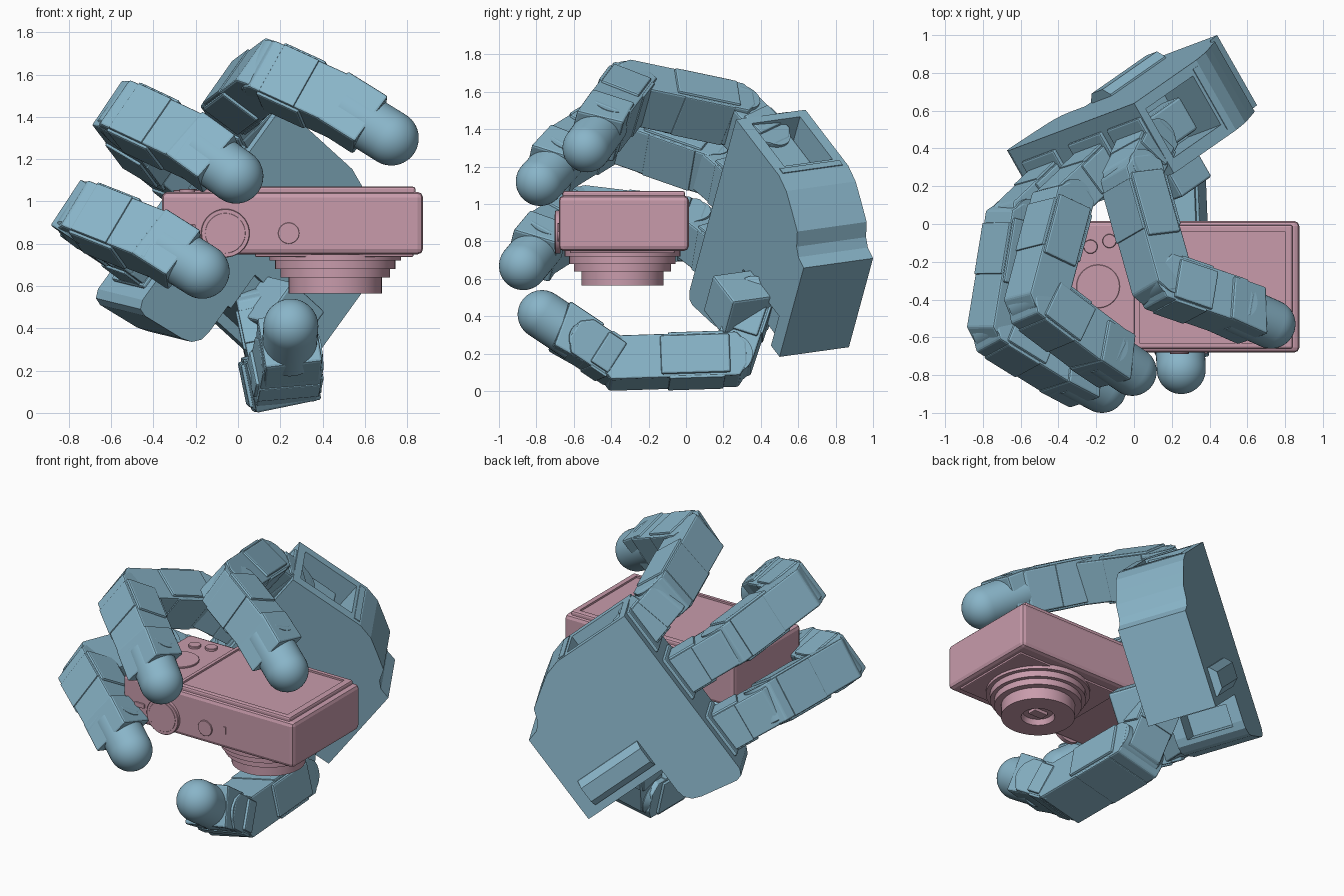
import bpy, bmesh, math
from mathutils import Vector as V, Matrix

if "Cube" in bpy.data.objects:
    bpy.data.objects.remove(bpy.data.objects["Cube"])

def material(name, rgb):
    m = bpy.data.materials.new(name)
    m.diffuse_color = (*rgb, 1)
    m.use_nodes = True
    m.node_tree.nodes["Principled BSDF"].inputs["Base Color"].default_value = m.diffuse_color
    return m

BLUE = material("hand_blue", (0.25, 0.46, 0.58))
PINK = material("camera_pink", (0.58, 0.33, 0.41))

def frame(x, y, z, origin):
    m = Matrix((x, y, z)).transposed().to_4x4()
    m.translation = V(origin)
    return m

def finish(bm, name, mat, matrix, bevel=0.0, smooth=False):
    bmesh.ops.recalc_face_normals(bm, faces=bm.faces[:])
    me = bpy.data.meshes.new(name)
    bm.to_mesh(me)
    bm.free()
    ob = bpy.data.objects.new(name, me)
    bpy.context.collection.objects.link(ob)
    ob.matrix_world = matrix
    me.materials.append(mat)
    if bevel:
        b = ob.modifiers.new("edge", 'BEVEL')
        b.width, b.segments, b.limit_method = bevel, 2, 'ANGLE'
    if smooth:
        bpy.ops.object.select_all(action='DESELECT')
        ob.select_set(True)
        bpy.context.view_layer.objects.active = ob
        bpy.ops.object.shade_smooth_by_angle(angle=math.radians(35))
    return ob

def box(name, lo, hi, mat, matrix=Matrix(), bevel=0.0):
    bm = bmesh.new()
    bmesh.ops.create_cube(bm, size=1)
    for v in bm.verts:
        v.co = V([(l + h) / 2 + c * (h - l) for l, h, c in zip(lo, hi, v.co)])
    return finish(bm, name, mat, matrix, bevel)

def prism(name, pts, z0, z1, mat, matrix=Matrix(), bevel=0.0):
    bm = bmesh.new()
    f = bm.faces.new([bm.verts.new((x, y, z0)) for x, y in pts])
    r = bmesh.ops.extrude_face_region(bm, geom=[f])
    bmesh.ops.translate(bm, vec=(0, 0, z1 - z0),
                        verts=[e for e in r["geom"] if isinstance(e, bmesh.types.BMVert)])
    return finish(bm, name, mat, matrix, bevel)

def lathe(name, prof, mat, matrix, n=40):
    bm = bmesh.new()
    vs = [bm.verts.new((r, 0, z)) for r, z in prof]
    es = [bm.edges.new(p) for p in zip(vs, vs[1:])]
    bmesh.ops.spin(bm, geom=vs + es, axis=(0, 0, 1), cent=(0, 0, 0),
                   angle=2 * math.pi, steps=n, use_merge=True)
    bmesh.ops.remove_doubles(bm, verts=bm.verts[:], dist=1e-4)
    return finish(bm, name, mat, matrix, smooth=True)

def disc(name, p, axis, r, h, mat):
    m = axis.to_track_quat('Z', 'Y').to_matrix().to_4x4()
    m.translation = V(p)
    return lathe(name, [(0, 0), (r, 0), (r, h * .9), (r - abs(h) * .1, h), (0, h)], mat, m)

def cut(ob, cutter):
    cutter.hide_render = True
    cutter.hide_set(True)
    b = ob.modifiers.new("cut", 'BOOLEAN')
    b.operation, b.object, b.solver = 'DIFFERENCE', cutter, 'EXACT'

# palm frame: x across the palm, y towards the fingers, z out of its back
N = V((-.49, .86, .12)).normalized()
W = V((-.57, -.215, -.79))
W = (W - N * W.dot(N)).normalized()
U = N.cross(W)
PALM = frame(W, U, N, (.44, 1.0, .71))
outline = [(-.30, .93), (.86, .93), (.90, .91), (.91, .87), (.87, .64), (.85, .585),
           (.81, .55), (.76, .54), (.60, .54),
           (.60, 0), (0, 0), (-.02, .07), (-.06, .11), (-.14, .14), (-.21, .24),
           (-.27, .33), (-.30, .43)]
palm = prism("palm_housing", outline, -.43, 0, BLUE, PALM)
cut(palm, box("palm_window_cutter", (-.5, .50, -.36), (0, .88, -.06), BLUE, PALM))
cut(palm, box("thumb_slot_cutter", (.40, .10, -.5), (.7, .52, -.06), BLUE, PALM))
cut(palm, box("palm_lower_pocket_cutter", (.64, .4, -.36), (.78, .72, -.07), BLUE, PALM))
box("palm_side_rib", (-.305, .44, -.40), (-.25, .48, -.03), BLUE, PALM)
box("palm_servo", (-.22, .58, -.32), (-.06, .84, -.12), BLUE, PALM, .015)
prism("thumb_servo", [(-.40, .37), (.01, .37), (.05, .41), (.05, .51), (.01, .55), (-.40, .55)],
      .09, .53, BLUE, PALM @ Matrix(((0, 1, 0, 0), (0, 0, 1, 0), (1, 0, 0, 0), (0, 0, 0, 1))))

def seg_frame(a, b, side):
    d = (b - a).normalized()
    s = (side - d * side.dot(d)).normalized()
    m = frame(s, d, s.cross(d), a)
    return m, m @ Matrix(((0, 0, 1, 0), (1, 0, 0, 0), (0, 1, 0, 0), (0, 0, 0, 1))), (b - a).length

def link(name, a, b, side, wid=.29, th=.25):
    # link body, cheek plates, raised panels and both joint barrels
    m, mm, L = seg_frame(a, b, side)
    h, t = wid / 2, th / 2
    prof = [(-.07, -t * .5), (-.03, -t), (L + .03, -t), (L + .08, -t * .4),
            (L + .08, t * .55), (L + .02, t), (-.02, t), (-.07, t * .5)]
    prism(name + "_body", prof, -h * .9, h * .9, BLUE, mm, .01)
    for s, tag in ((-1, "inner"), (1, "outer")):
        x0, x1 = sorted((s * h * .8, s * h))
        box(f"{name}_{tag}_cheek", (x0, .02, -t * .85), (x1, L * .62, t * .9), BLUE, m, .01)
    for s, tag in ((-1, "lower"), (1, "upper")):
        z0, z1 = sorted((s * t * .9, s * t * 1.06))
        box(f"{name}_{tag}_panel", (-h * .9, L * .08, z0), (h * .9, L * .55, z1), BLUE, m, .006)
    for y, tag in ((0, "near"), (L, "far")):
        c = m @ V((-h * .88, y, 0))
        disc(f"{name}_{tag}_barrel", c, m.col[0].to_3d(), t * .85, wid * .88, BLUE)

def fingertip(name, a, b, side, r=.13):
    # tapered bracket and rounded capsule tip
    m, mm, L = seg_frame(a, b, side)
    prism(name + "_bracket", [(-.08, -.11), (L * .45, -.125), (L * .68, .125), (-.05, .125)],
          -.137, .137, BLUE, mm, .012)
    rot = m @ Matrix.Rotation(-math.pi / 2, 4, 'X')
    arc = [(r * math.cos(i * math.pi / 24), L + r * math.sin(i * math.pi / 24)) for i in range(12)]
    lathe(name + "_pad", [(0, .02), (r, .02)] + arc + [(0, L + r)], BLUE, rot)

# fingers: base joint, knuckles and tip centre
fingers = {
    "index": (-.14, (-.01, .26, 1.48), (.15, -.31, 1.60), (.50, -.43, 1.44), (.725, -.53, 1.30)),
    "middle": (.22, (-.38, .12, 1.22), (-.52, -.41, 1.405), (-.19, -.66, 1.25), (-.01, -.78, 1.12)),
    "ring": (.65, (-.62, .03, .86), (-.715, -.55, .93), (-.36, -.77, .79), (-.17, -.87, .67)),
}
for name, (w, *pts) in fingers.items():
    j = [V(p) for p in pts]
    base = PALM @ V((w, .86, -.24))
    link(name + "_base", base, j[0], W, .27, .22)
    link(name + "_lower", j[0], j[1], W, .29, .24)
    link(name + "_middle", j[1], j[2], W)
    fingertip(name + "_tip", j[2], j[3], W)
    box(name + "_mount", (w - .15, .90, -.38), (w + .15, .95, -.08), BLUE, PALM, .01)

# thumb, folding under the camera
side = V((-.97, 0, -.2))
t = [V(p) for p in ((.12, .36, .50), (.19, .25, .17), (.215, -.38, .15), (.24, -.56, .27), (.25, -.77, .41))]
link("thumb_base", t[0], t[1], W, .27, .22)
box("thumb_root", (.36, .22, -.66), (.60, .46, -.38), BLUE, PALM, .012)
link("thumb_lower", t[1], t[2], side, .35, .24)
link("thumb_middle", t[2], t[3], side, .33, .22)
fingertip("thumb_tip", t[3], t[4], side)

# camera body and rear screen
box("camera_body", (-.36, -.68, .75), (.875, .015, 1.045), PINK, bevel=.025)
screen = box("screen_frame", (0, -.66, 1.03), (.84, -.005, 1.07), PINK, bevel=.012)
cut(screen, box("screen_cutter", (.03, -.63, 1.058), (.80, -.04, 1.2), PINK))
box("lens_side_plate", (.08, -.62, .738), (.83, -.06, .76), PINK, bevel=.006)
UP, FRONT = V((0, 0, 1)), V((0, -1, 0))
# stepped lens with a small framed shutter
lens = [(0, .76), (.31, .76), (.31, .72), (.285, .72), (.285, .68), (.26, .68), (.26, .64),
        (.22, .64), (.22, .565), (.10, .565), (.09, .60), (0, .60)]
lathe("lens_barrel", lens, PINK, Matrix.Translation((.46, -.34, 0)), 48)
box("lens_shutter", (.41, -.37, .58), (.51, -.31, .61), PINK, bevel=.005)
# controls
disc("control_dial", (-.19, -.33, 1.03), UP, .115, .025, PINK)
for i, (x, y) in enumerate(((-.23, -.12), (-.13, -.09), (-.13, -.55), (-.24, -.55))):
    disc(f"button_{i}", (x, y, 1.03), UP, .037, .03, PINK)
disc("mode_dial", (-.06, -.67, .85), FRONT, .115, .03, PINK)
disc("mode_dial_cap", (-.06, -.69, .85), FRONT, .095, .012, PINK)
disc("shutter_button", (.24, -.67, .85), FRONT, .05, .018, PINK)
box("microphone_slot", (.372, -.685, .85), (.39, -.67, .895), PINK)
box("strap_lug", (-.27, -.69, .86), (-.20, -.67, .89), PINK, bevel=.004)
